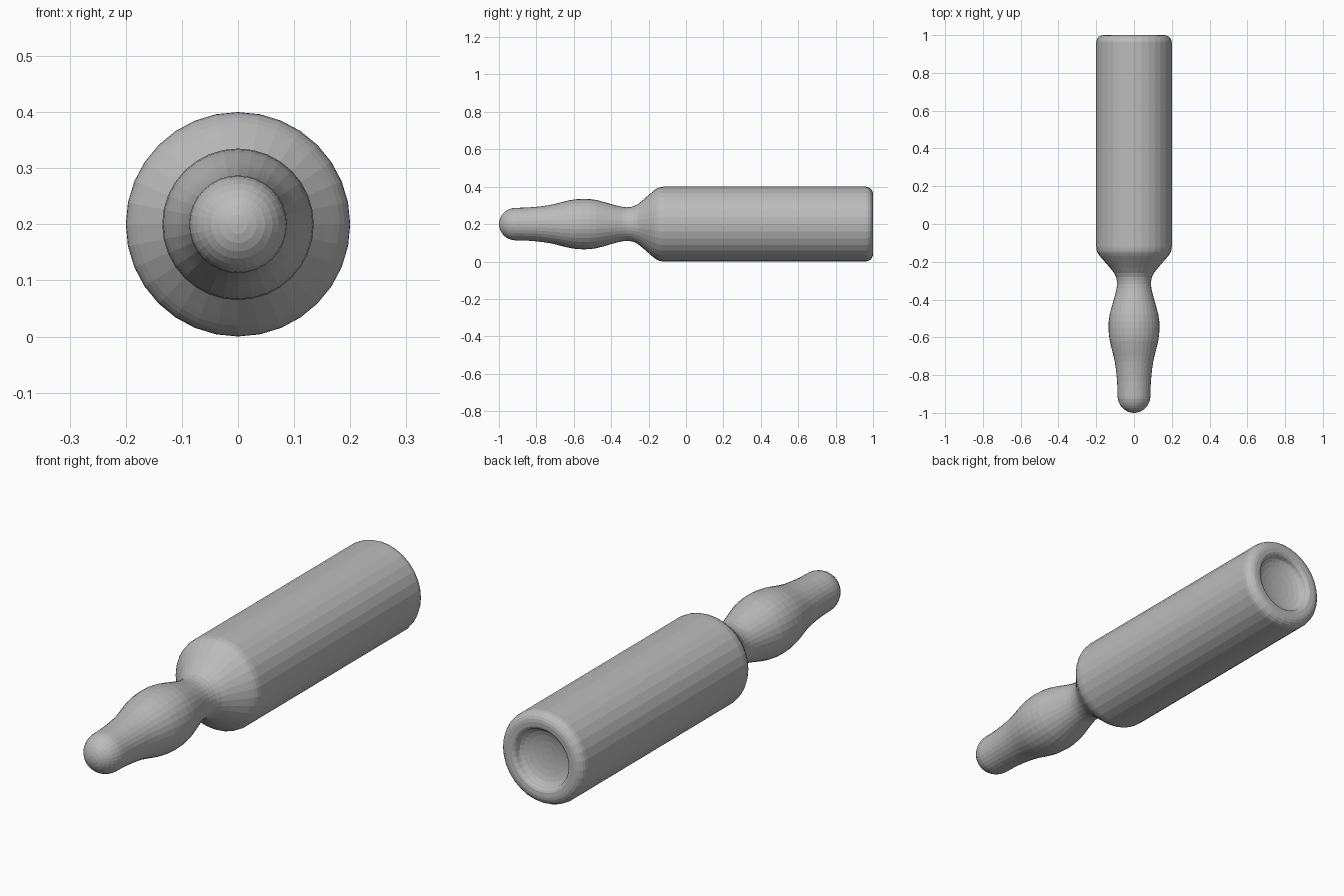
import bpy, bmesh, math

if "Cube" in bpy.data.objects:
    bpy.data.objects.remove(bpy.data.objects["Cube"])

SIDES = 32
AXIS_Z = 0.2

# Control points (y, radius) of the handle and shoulder, smoothed by a spline
curve_pts = [(-0.91, 0.087), (-0.84, 0.089), (-0.76, 0.097), (-0.70, 0.108),
             (-0.62, 0.128), (-0.55, 0.135), (-0.48, 0.129), (-0.40, 0.107),
             (-0.34, 0.092), (-0.30, 0.091), (-0.26, 0.105), (-0.20, 0.155),
             (-0.17, 0.181), (-0.145, 0.196), (-0.12, 0.2)]


def spline(pts, steps):
    out = []
    for i in range(len(pts) - 1):
        p0, p1, p2 = pts[max(i - 1, 0)], pts[i], pts[i + 1]
        p3 = pts[min(i + 2, len(pts) - 1)]
        for s in range(steps):
            t = s / steps
            out.append(tuple(0.5 * (2 * b + (c - a) * t
                       + (2 * a - 5 * b + 4 * c - d) * t ** 2
                       + (3 * b - a - 3 * c + d) * t ** 3)
                       for a, b, c, d in zip(p0, p1, p2, p3)))
    return out + [pts[-1]]


def arc(cy, cr, ry, rr, a0, a1, n):
    return [(cy + ry * math.sin(math.radians(a0 + (a1 - a0) * i / n)),
             cr + rr * math.cos(math.radians(a0 + (a1 - a0) * i / n)))
            for i in range(n + 1)]


# Rounded handle tip, handle with shoulder, rounded rear rim, hollow rear dish
profile = arc(-0.91, 0, 0.09, 0.087, -90, 0, 8)[:-1]
profile += spline(curve_pts, 2)
profile += arc(0.96, 0.16, 0.04, 0.04, 0, 90, 5)
profile += arc(0.98, 0.15, 0.02, 0.025, 90, 180, 4)[1:]
profile += arc(0.98, 0, -0.035, 0.125, 0, 90, 6)[1:]

# Revolve the profile around the y axis
bm = bmesh.new()
rings = []
for y, r in profile:
    if r < 1e-4:
        rings.append([bm.verts.new((0, y, AXIS_Z))] * SIDES)
    else:
        rings.append([bm.verts.new((r * math.cos(k * math.tau / SIDES), y,
                                    AXIS_Z + r * math.sin(k * math.tau / SIDES)))
                      for k in range(SIDES)])
for a, b in zip(rings, rings[1:]):
    for k in range(SIDES):
        n = (k + 1) % SIDES
        quad = list(dict.fromkeys((a[k], b[k], b[n], a[n])))
        bm.faces.new(quad)
bmesh.ops.recalc_face_normals(bm, faces=bm.faces)

mesh = bpy.data.meshes.new("rolling_pin")
bm.to_mesh(mesh)
bm.free()
mat = bpy.data.materials.new("grey")
mat.diffuse_color = (0.5, 0.5, 0.5, 1)
mat.use_nodes = True
mat.node_tree.nodes["Principled BSDF"].inputs["Base Color"].default_value = mat.diffuse_color
mesh.materials.append(mat)
obj = bpy.data.objects.new("handle_and_body", mesh)
bpy.context.collection.objects.link(obj)
